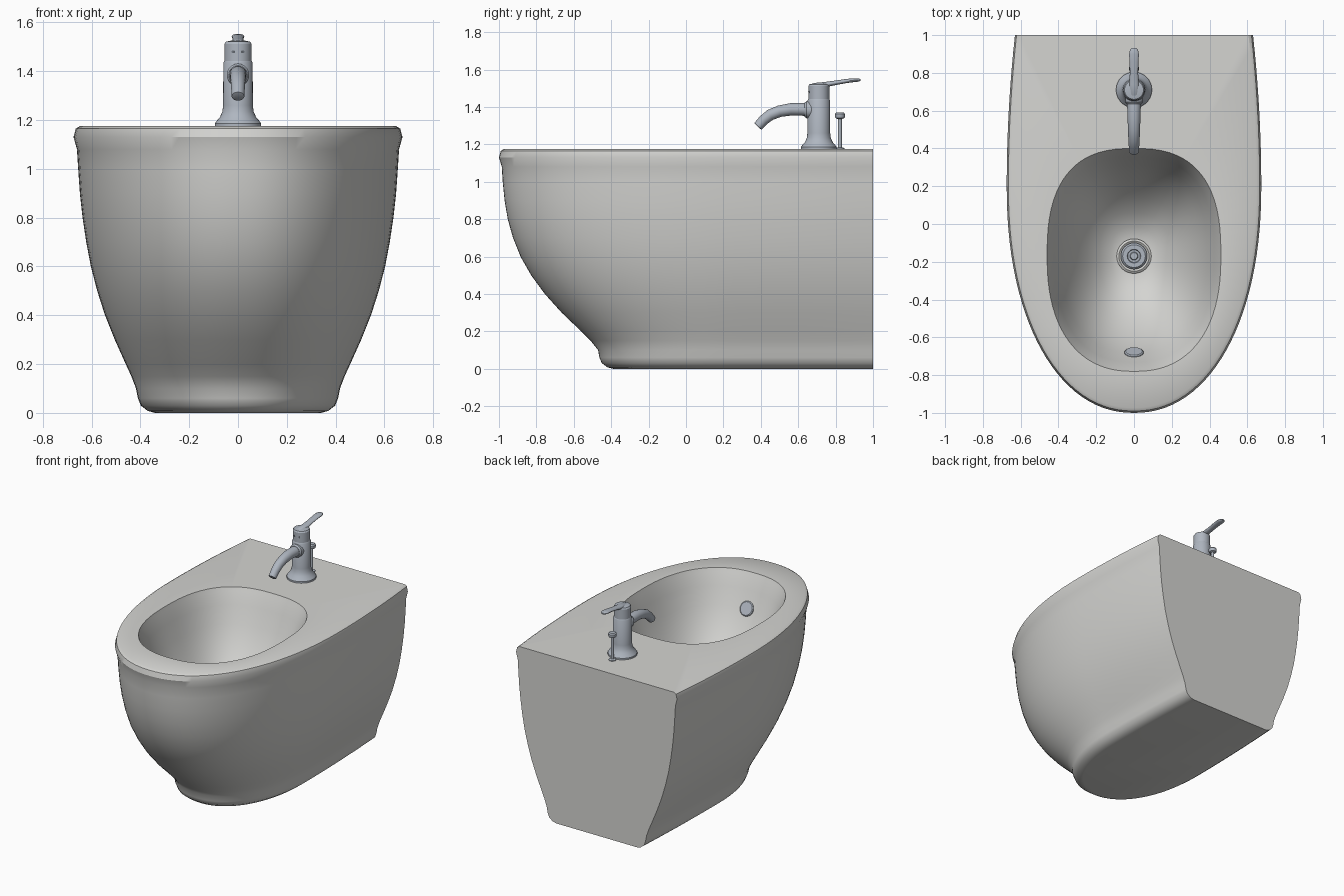
import bpy, math
from mathutils import Vector

if "Cube" in bpy.data.objects:
    bpy.data.objects.remove(bpy.data.objects["Cube"])


def material(name, rgb):
    m = bpy.data.materials.new(name)
    m.diffuse_color = (*rgb, 1)
    m.use_nodes = True
    m.node_tree.nodes["Principled BSDF"].inputs["Base Color"].default_value = m.diffuse_color
    return m


CERAMIC = material("white_ceramic", (0.66, 0.66, 0.64))
CHROME = material("chrome", (0.43, 0.47, 0.53))
DARK = material("dark_holes", (0.16, 0.18, 0.21))


def loft(name, rings, mat, angle=32):
    """Skin a list of equal-length closed rings and cap both ends."""
    n = len(rings[0])
    verts = [p for r in rings for p in r]
    faces = [(k * n + i, k * n + (i + 1) % n, (k + 1) * n + (i + 1) % n, (k + 1) * n + i)
             for k in range(len(rings) - 1) for i in range(n)]
    faces += [tuple(range(n))[::-1], tuple(range((len(rings) - 1) * n, len(rings) * n))]
    me = bpy.data.meshes.new(name)
    me.from_pydata(verts, [], faces)
    me.validate()
    me.materials.append(mat)
    ob = bpy.data.objects.new(name, me)
    bpy.context.collection.objects.link(ob)
    bpy.ops.object.select_all(action='DESELECT')
    ob.select_set(True)
    bpy.context.view_layer.objects.active = ob
    bpy.ops.object.mode_set(mode='EDIT')
    bpy.ops.mesh.select_all(action='SELECT')
    bpy.ops.mesh.normals_make_consistent(inside=False)
    bpy.ops.object.mode_set(mode='OBJECT')
    bpy.ops.object.shade_smooth_by_angle(angle=math.radians(angle))
    return ob


def lathe(name, origin, profile, mat, axis=(0, 0, 1), n=32):
    """Turn (radius, height) pairs around an axis through origin."""
    q = Vector(axis).to_track_quat('Z', 'Y')
    rings = [[Vector(origin) + q @ Vector((r * math.cos(2 * math.pi * i / n),
                                           r * math.sin(2 * math.pi * i / n), h))
              for i in range(n)] for r, h in profile]
    return loft(name, rings, mat)


def tube(name, path, mat, n=24):
    """Sweep an ellipse along (y, z, half width, half thickness) points."""
    rings = []
    for k, (y, z, w, t) in enumerate(path):
        a, b = path[max(k - 1, 0)], path[min(k + 1, len(path) - 1)]
        d = Vector((0, b[0] - a[0], b[1] - a[1])).normalized()
        up = Vector((0, -d.z, d.y))
        rings.append([Vector((0, y, z)) + Vector((w * math.cos(u), 0, 0)) + up * t * math.sin(u)
                      for u in (2 * math.pi * i / n for i in range(n))])
    return loft(name, rings, mat)


# --- ceramic body: rounded front, gently tapering sides, flat back ---
def outline(z, w, front, yc=0.2, n_arc=28, n_side=10, n_back=6):
    e = 2 / 2.15
    half = []
    for i in range(n_arc + 1):
        u = math.pi / 2 * i / n_arc
        half.append((w * math.sin(u) ** e, yc - (yc - front) * max(math.cos(u), 0) ** e))
    for i in range(1, n_side + 1):
        t = i / n_side
        half.append((w * (1 - 0.065 * t ** 2), yc + (1 - yc) * t))
    xb = half[-1][0]
    half += [(xb * (1 - i / n_back), 1) for i in range(1, n_back + 1)]
    pts = half + [(-x, y) for x, y in half[-2:0:-1]]
    return [Vector((x, y, z)) for x, y in pts]


BODY = [(0, .34, -.39), (.008, .37, -.42), (.03, .398, -.45), (.06, .41, -.463),
        (.10, .418, -.47), (.15, .437, -.51), (.2, .46, -.56), (.3, .505, -.665),
        (.4, .545, -.755), (.5, .577, -.828), (.6, .603, -.885), (.7, .622, -.925),
        (.8, .637, -.953), (.9, .648, -.97), (1.0, .655, -.98), (1.08, .66, -.985),
        (1.13, .674, -1.0), (1.165, .665, -.99), (1.175, .648, -.973)]
rings = [outline(*s) for s in BODY]

# --- basin: an egg-shaped opening shrinking toward the drain ---
DRAIN_Y = -0.17


def basin_ring(scale, z):
    ring = []
    for p in rings[len(BODY) - 1]:
        d = Vector((p.x, p.y - DRAIN_Y, 0)).normalized()
        b, e = (0.57, 2.6) if d.y > 0 else (0.61, 2.35)
        r = scale * ((abs(d.x) / .46) ** e + (abs(d.y) / b) ** e) ** (-1 / e)
        ring.append(Vector((d.x * r, DRAIN_Y + d.y * r, z)))
    return ring


BASIN = [(1, 1.175), (.98, 1.15), (.955, 1.12), (.92, 1.07), (.84, .955), (.76, .865),
         (.66, .775), (.54, .69), (.4, .615), (.27, .57), (.16, .55)]
rings += [basin_ring(*s) for s in BASIN]
loft("ceramic_body", rings, CERAMIC)

# --- drain and overflow ---
lathe("drain_ring", (0, DRAIN_Y, .55), [(.092, -.03), (.092, .012), (.08, .02), (.068, .012)], CERAMIC)
lathe("drain_plug", (0, DRAIN_Y, .55), [(.07, -.01), (.07, .026), (.06, .036), (.036, .036),
                                        (.033, .028), (.022, .028), (.018, .036)], CHROME)
lathe("overflow_cover", (0, -.685, .96), [(.05, -.015), (.05, .008), (.044, .013)], CHROME,
      axis=(0, .88, .47))

# --- tap: flared column, head, spout and lever ---
TAP = (0, .71, 0)
lathe("tap_column", TAP, [(.095, 1.17), (.095, 1.186), (.088, 1.196), (.074, 1.212),
                          (.064, 1.235), (.061, 1.26), (.06, 1.435), (.056, 1.442)], CHROME)
lathe("tap_head", TAP, [(.056, 1.43), (.056, 1.512), (.05, 1.521), (.03, 1.525)], CHROME)
lathe("spout_collar", (0, .69, 1.385), [(.046, 0), (.046, .045), (.038, .056)], CHROME, axis=(0, -1, 0))
tube("tap_spout", [(.69, 1.383, .038, .036), (.62, 1.387, .036, .034), (.56, 1.387, .034, .033),
                   (.50, 1.377, .032, .031), (.45, 1.357, .03, .03), (.415, 1.33, .028, .028),
                   (.385, 1.297, .026, .026), (.383, 1.295, .018, .018)], CHROME)
tube("tap_lever", [(.672, 1.511, .012, .008), (.685, 1.514, .024, .014), (.74, 1.519, .026, .014),
                   (.80, 1.529, .022, .012), (.86, 1.539, .024, .011), (.90, 1.543, .026, .01),
                   (.922, 1.544, .021, .009), (.933, 1.544, .01, .005)], CHROME)
for side in (-1, 1):
    lathe("head_dot", (side * .02, .71 - .0525, 1.48), [(.006, -.004), (.006, .002)], DARK,
          axis=(side * .36, -.93, 0), n=10)

# --- pop-up rod behind the tap ---
lathe("lift_rod", (0, .823, 0), [(.024, 1.17), (.024, 1.18), (.01, 1.184), (.01, 1.335),
                                 (.024, 1.34), (.027, 1.348), (.027, 1.362), (.02, 1.37)], CHROME, n=20)
